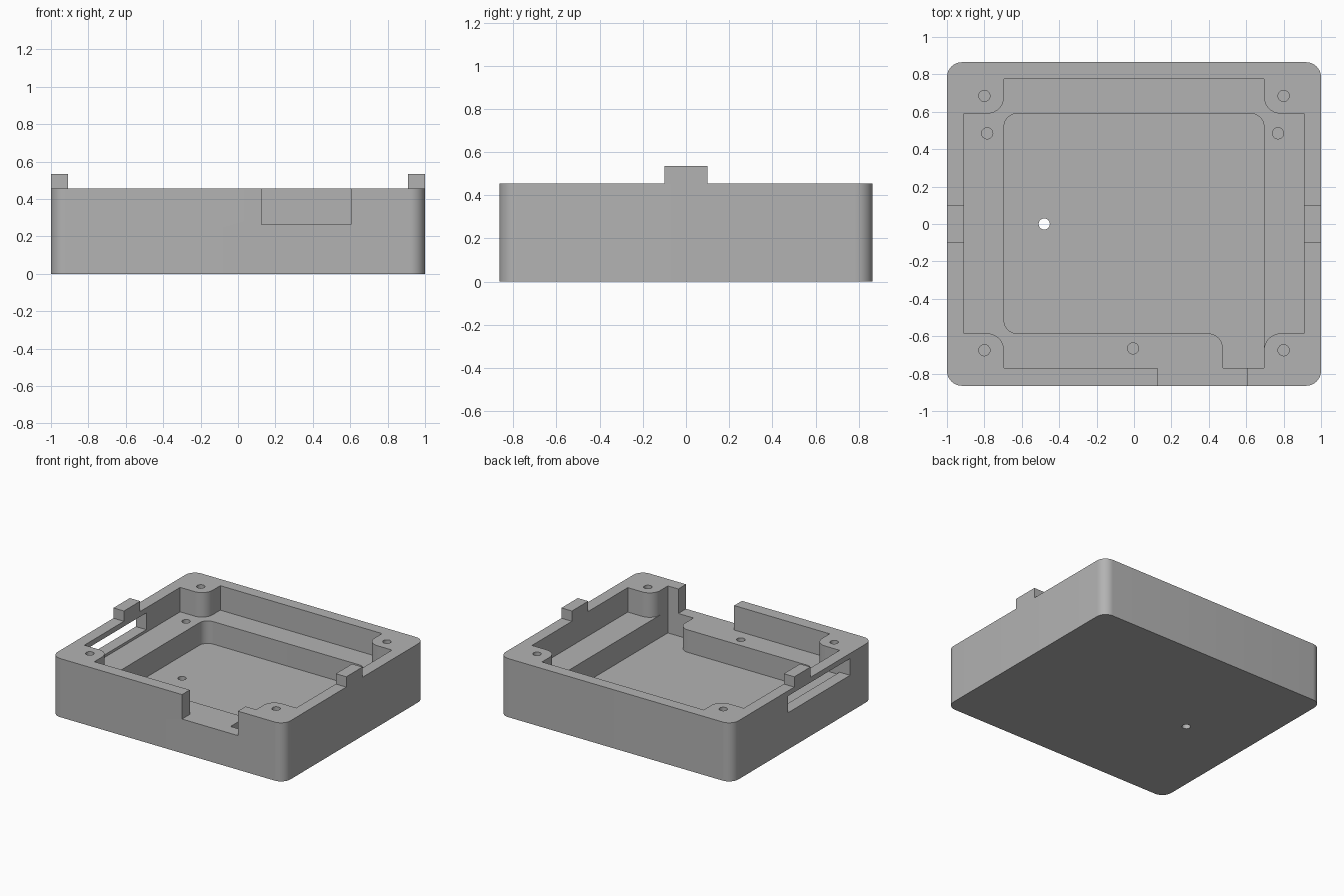
import bpy, bmesh, math
from mathutils import Vector

cube = bpy.data.objects.get("Cube")
if cube:
    bpy.data.objects.remove(cube, do_unlink=True)

RIM, SHELF, FLOOR = 0.455, 0.265, 0.09
ABOVE = 0.6

grey = bpy.data.materials.new("plain_grey")
grey.use_nodes = True
grey.diffuse_color = (0.45, 0.45, 0.45, 1)
grey.node_tree.nodes["Principled BSDF"].inputs["Base Color"].default_value = grey.diffuse_color


def rounded(corners, steps=10):
    """Outline of right-angled corners (x, y, radius) with arcs."""
    pts = []
    for i, (x, y, r) in enumerate(corners):
        p = Vector((x, y))
        if r == 0:
            pts.append(p)
            continue
        u = (Vector(corners[i - 1][:2]) - p).normalized()
        v = (Vector(corners[(i + 1) % len(corners)][:2]) - p).normalized()
        centre = p + r * (u + v)
        for k in range(steps + 1):
            t = math.pi / 2 * k / steps
            pts.append(centre - r * (v * math.cos(t) + u * math.sin(t)))
    return pts


def prism(name, pts, z0, z1):
    bm = bmesh.new()
    face = bm.faces.new([bm.verts.new((p[0], p[1], z0)) for p in pts])
    top = bmesh.ops.extrude_face_region(bm, geom=[face])["geom"]
    verts = [g for g in top if isinstance(g, bmesh.types.BMVert)]
    bmesh.ops.translate(bm, verts=verts, vec=(0, 0, z1 - z0))
    bmesh.ops.recalc_face_normals(bm, faces=bm.faces)
    mesh = bpy.data.meshes.new(name)
    bm.to_mesh(mesh)
    bm.free()
    mesh.materials.append(grey)
    ob = bpy.data.objects.new(name, mesh)
    bpy.context.collection.objects.link(ob)
    return ob


def box(name, x0, x1, y0, y1, z0, z1):
    return prism(name, [(x0, y0), (x1, y0), (x1, y1), (x0, y1)], z0, z1)


def hole(name, x, y, z0, z1, r=0.03, n=24):
    ring = [(x + r * math.cos(math.tau * k / n), y + r * math.sin(math.tau * k / n))
            for k in range(n)]
    return prism(name, ring, z0, z1)


# Solid block with rounded upright corners
W, D, R = 1.0, 0.865, 0.08
tray = prism("tray_body", rounded([(-W, -D, R), (W, -D, R), (W, D, R), (-W, D, R)]), 0, RIM)

# Upper cavity, leaving a rounded post in each corner
half = [(0.695, -0.77, 0), (0.695, -0.585, 0.09), (0.91, -0.585, 0),
        (0.91, 0.59, 0), (0.695, 0.59, 0.09), (0.695, 0.775, 0)]
cross = half + [(-x, y, r) for x, y, r in reversed(half)]
cutters = [prism("upper_cavity_cutter", rounded(cross), SHELF, ABOVE)]

# Deep well with a side channel towards the front
well = [(-0.695, -0.585, 0.07), (0.475, -0.585, 0.08), (0.475, -0.77, 0),
        (0.695, -0.77, 0), (0.695, 0.59, 0.07), (-0.695, 0.59, 0.07)]
cutters.append(prism("well_cutter", rounded(well), FLOOR, SHELF + 0.02))

# Front notch and side window
cutters.append(box("front_notch_cutter", 0.125, 0.605, -1, -0.75, SHELF, ABOVE))
cutters.append(box("side_window_cutter", -1.1, -0.88, -0.585, 0.175, 0.285, 0.415))

# Screw holes in posts and shelf, drain hole through the floor
for x in (-0.8, 0.8):
    for y in (-0.675, 0.685):
        cutters.append(hole("post_hole_cutter", x, y, 0.2, ABOVE))
for x, y in ((-0.785, 0.485), (0.77, 0.485), (-0.005, -0.665)):
    cutters.append(hole("shelf_hole_cutter", x, y, 0.12, 0.35))
cutters.append(hole("floor_hole_cutter", -0.48, 0, -0.1, 0.2))

for cutter in cutters:
    mod = tray.modifiers.new(cutter.name, 'BOOLEAN')
    mod.operation = 'DIFFERENCE'
    mod.solver = 'EXACT'
    mod.object = cutter

# Bake the cuts and drop the cutters
bpy.context.view_layer.update()
baked = bpy.data.meshes.new_from_object(
    tray.evaluated_get(bpy.context.evaluated_depsgraph_get()))
tray.modifiers.clear()
tray.data = baked
for cutter in cutters:
    bpy.data.objects.remove(cutter, do_unlink=True)

bpy.ops.object.select_all(action='DESELECT')
tray.select_set(True)
bpy.context.view_layer.objects.active = tray
bpy.ops.object.shade_smooth_by_angle(angle=math.radians(30))

# Raised tabs on the side rims
box("left_tab", 0.91, 1.0, -0.1, 0.1, RIM, 0.535)
box("right_tab", -1.0, -0.91, -0.1, 0.1, RIM, 0.535)
